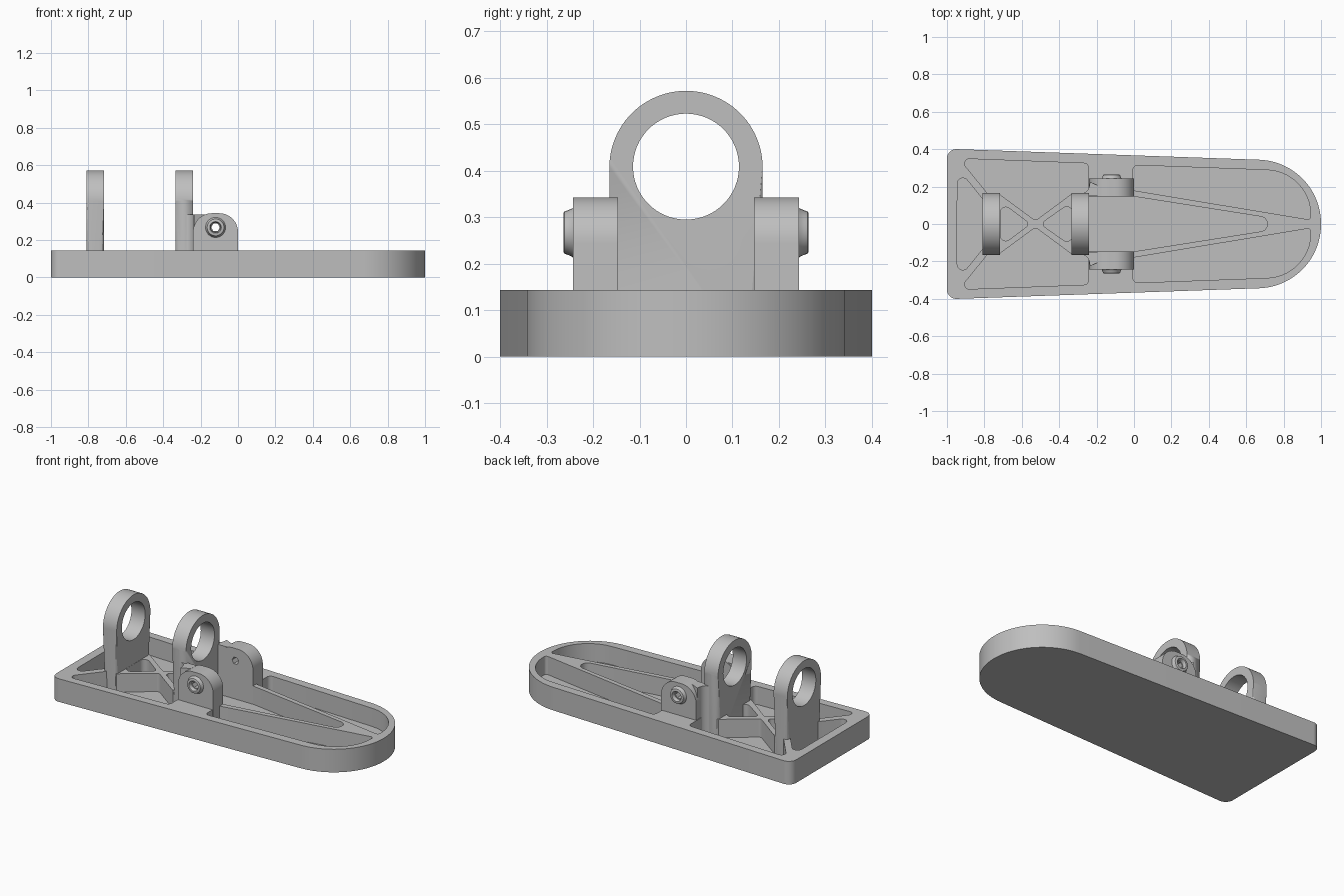
import bpy, bmesh
from math import radians, tan, cos, sin, tau
from mathutils import Vector, Matrix

cube = bpy.data.objects.get("Cube")
if cube:
    bpy.data.objects.remove(cube, do_unlink=True)

grey = bpy.data.materials.new("light grey")
grey.use_nodes = True
grey.diffuse_color = (0.52, 0.52, 0.52, 1)
grey.node_tree.nodes["Principled BSDF"].inputs["Base Color"].default_value = grey.diffuse_color

FLOOR, TOP = 0.03, 0.143


def rounded(corners, steps=10):
    """Polygon outline from (x, y, radius) corners."""
    out, n = [], len(corners)
    for i, (x, y, r) in enumerate(corners):
        p = Vector((x, y))
        if r == 0:
            out.append(p)
            continue
        a = (Vector(corners[i - 1][:2]) - p).normalized()
        b = (Vector(corners[(i + 1) % n][:2]) - p).normalized()
        half = a.angle(b) / 2
        centre = p + (a + b).normalized() * (r / sin(half))
        start = p + a * (r / tan(half)) - centre
        end = p + b * (r / tan(half)) - centre
        turn = start.angle_signed(end)
        for k in range(steps + 1):
            out.append(centre + Matrix.Rotation(-turn * k / steps, 2) @ start)
    return out


def mirrored(corners):
    """Corners on the +y side, closed by their reflection."""
    return corners + [(x, -y, r) for x, y, r in reversed(corners) if y > 0]


def circle(x, y, r, n):
    return [Vector((x + r * cos(tau * k / n), y + r * sin(tau * k / n))) for k in range(n)]


def add_prism(bm, outline, lo, hi, axis):
    place = {"X": lambda p, h: (h, p.x, p.y),
             "Y": lambda p, h: (p.x, h, p.y),
             "Z": lambda p, h: (p.x, p.y, h)}[axis]
    ends = [[bm.verts.new(place(p, h)) for p in outline] for h in (lo, hi)]
    n = len(outline)
    for ring in ends:
        bm.faces.new(ring)
    for i in range(n):
        j = (i + 1) % n
        bm.faces.new((ends[0][i], ends[0][j], ends[1][j], ends[1][i]))
    return ends


def make(name, bm):
    bmesh.ops.recalc_face_normals(bm, faces=bm.faces)
    me = bpy.data.meshes.new(name)
    bm.to_mesh(me)
    bm.free()
    me.materials.append(grey)
    ob = bpy.data.objects.new(name, me)
    bpy.context.collection.objects.link(ob)
    return ob


def smooth(ob):
    ob.data.shade_smooth()
    ob.data.set_sharp_from_angle(angle=radians(32))


def cut(ob, cutter_bm):
    """Subtract a cutter mesh and keep only the result."""
    cutter = make("cutter", cutter_bm)
    cutter.hide_render = True
    mod = ob.modifiers.new("cut", "BOOLEAN")
    mod.operation, mod.solver, mod.object = "DIFFERENCE", "EXACT", cutter
    graph = bpy.context.evaluated_depsgraph_get()
    graph.update()
    result = bpy.data.meshes.new_from_object(ob.evaluated_get(graph))
    ob.modifiers.clear()
    ob.data = result
    bpy.data.objects.remove(cutter, do_unlink=True)


# Base plate with a tapered outline and a round end
bm = bmesh.new()
add_prism(bm, rounded(mirrored([(-1, 0.402, 0.05), (1, 0.332, 0.342)]), 24), 0, TOP, "Z")
base = make("base_plate", bm)

# Pockets between the ribs
centre_pockets = [
    mirrored([(-0.945, 0.30, 0.03), (-0.77, 0.085, 0)]),
    mirrored([(-0.715, 0.12, 0.03), (-0.555, 0, 0.02)]),
    mirrored([(-0.33, 0.12, 0.03), (-0.50, 0, 0.02)]),
    mirrored([(-0.28, 0.147, 0), (0, 0.147, 0), (0.93, 0, 0.04)]),
]
side_pockets = [
    [(-0.935, 0.35, 0.025), (-0.243, 0.324, 0.025), (-0.243, 0.16, 0), (-0.335, 0.16, 0),
     (-0.527, 0.018, 0.02), (-0.72, 0.16, 0), (-0.78, 0.16, 0)],
    [(-0.005, 0.315, 0.025), (0.945, 0.28, 0.24), (0.945, 0.022, 0.016), (-0.005, 0.18, 0.01)],
]
for s in (1, -1):
    centre_pockets += [[(x, y * s, r) for x, y, r in p] for p in side_pockets]
bm = bmesh.new()
for pocket in centre_pockets:
    add_prism(bm, rounded(pocket), FLOOR, TOP + 0.1, "Z")
cut(base, bm)
smooth(base)

# Two upright rings with rounded rims
for name, x in (("rear_ring", -0.763), ("middle_ring", -0.288)):
    bm = bmesh.new()
    outline = rounded([(-0.165, 0.01, 0), (0.165, 0.01, 0),
                       (0.165, 0.572, 0.1649), (-0.165, 0.572, 0.1649)], 24)
    ends = add_prism(bm, outline, x - 0.047, x + 0.047, "X")
    rims = [e for e in bm.edges if any(set(e.verts) <= set(ring) for ring in ends)
            and max(v.co.z for v in e.verts) > 0.05]
    bmesh.ops.bevel(bm, geom=rims, offset=0.034, segments=6, profile=0.5, affect="EDGES")
    ring = make(name, bm)
    bm = bmesh.new()
    add_prism(bm, circle(0, 0.409, 0.114, 64), x - 0.2, x + 0.2, "X")
    cut(ring, bm)
    smooth(ring)

# Hinge lugs, each with a flared boss and a fillet web to the middle ring
PIN_X, PIN_Z = -0.12, 0.267
for side, s in (("left", 1), ("right", -1)):
    bm = bmesh.new()
    add_prism(bm, rounded([(-0.24, 0.01, 0), (0, 0.01, 0), (0, 0.343, 0.1), (-0.24, 0.343, 0.1)], 14),
              s * 0.146, s * 0.243, "Y")
    lug = make(side + "_lug", bm)
    bm = bmesh.new()
    add_prism(bm, circle(PIN_X, PIN_Z, 0.023, 6), s * 0.1, s * 0.3, "Y")
    cut(lug, bm)
    smooth(lug)

    bm = bmesh.new()
    profile = [(0.058, 0.238), (0.052, 0.245), (0.048, 0.254), (0.045, 0.262), (0.041, 0.264),
               (0.031, 0.264), (0.027, 0.258), (0.025, 0.238)]
    loops = [[bm.verts.new((p.x, s * h, p.y)) for p in circle(PIN_X, PIN_Z, r, 32)] for r, h in profile]
    for a, b in zip(loops, loops[1:] + loops[:1]):
        for i in range(32):
            j = (i + 1) % 32
            bm.faces.new((a[i], a[j], b[j], b[i]))
    smooth(make(side + "_boss", bm))

    bm = bmesh.new()
    web = rounded([(-0.31, 0.15, 0), (-0.31, 0.164, 0), (-0.245, 0.164, 0.045),
                   (-0.235, 0.225, 0), (-0.18, 0.2, 0), (-0.18, 0.15, 0)])
    add_prism(bm, [Vector((p.x, p.y * s)) for p in web], 0.01, 0.335, "Z")
    smooth(make(side + "_web", bm))
